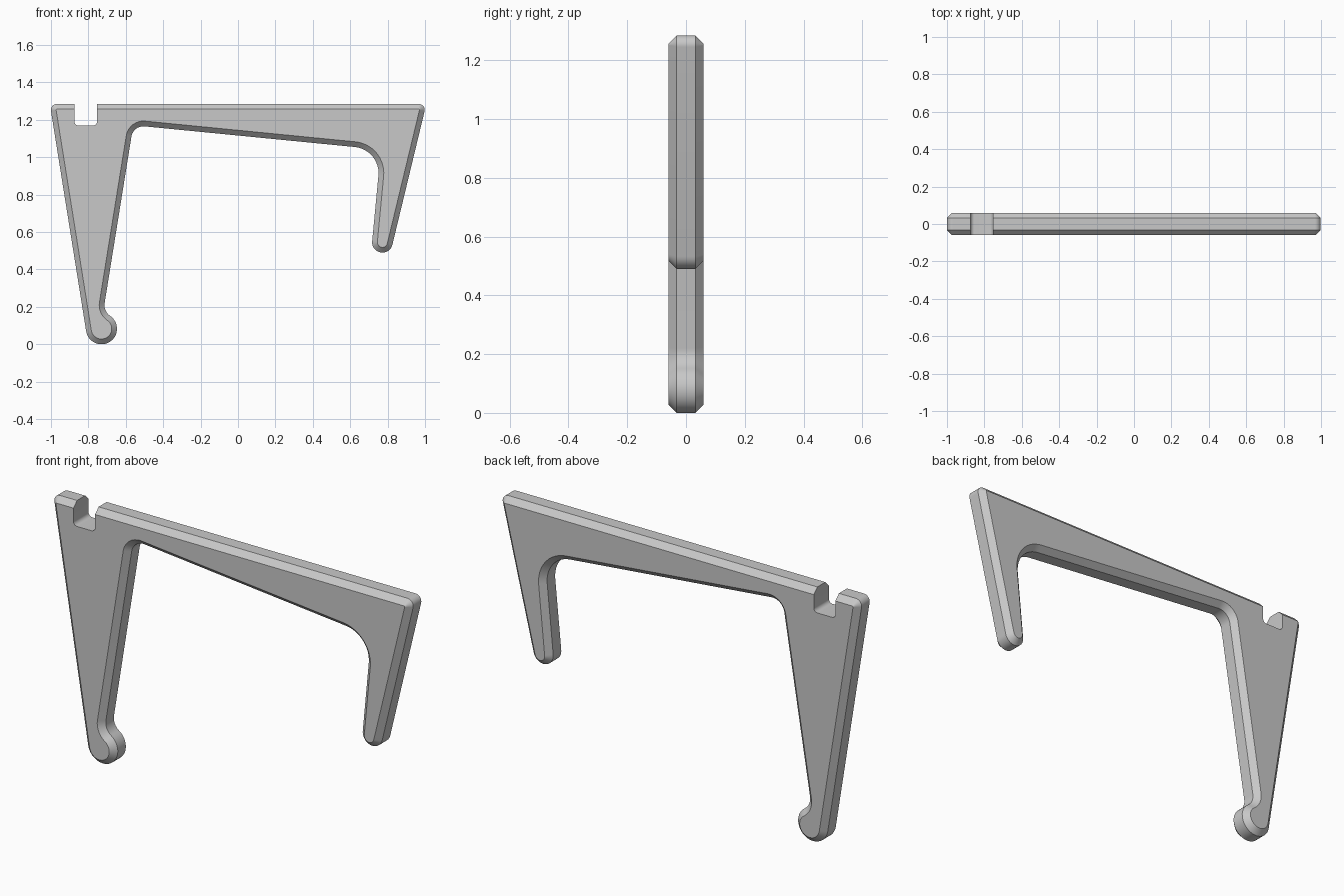
import bpy
import bmesh
from math import sin, cos, tan, radians, ceil
from mathutils import Vector

if "Cube" in bpy.data.objects:
    bpy.data.objects.remove(bpy.data.objects["Cube"])

HALF_DEPTH, CHAMFER = 0.06, 0.028
GREY = (0.58, 0.58, 0.58, 1)


def arc(cx, cz, r, start, end):
    n = ceil(abs(end - start) / 9)
    angles = [radians(start + (end - start) * i / n) for i in range(n + 1)]
    return [Vector((cx + r * cos(a), cz + r * sin(a))) for a in angles]


def fillet(before, corner, after, r, n=10):
    """Round a corner with an arc tangent to both of its edges."""
    corner = Vector(corner)
    u = (Vector(before) - corner).normalized()
    v = (Vector(after) - corner).normalized()
    half = u.angle(v) / 2
    centre = corner + (u + v).normalized() * (r / sin(half))
    p = corner + u * (r / tan(half)) - centre
    q = corner + v * (r / tan(half)) - centre
    return [centre + p.lerp(q, i / n).normalized() * r for i in range(n + 1)]


def offset_inward(points, d):
    """Shift a counter-clockwise outline into the material."""
    result = []
    for i, p in enumerate(points):
        a = (p - points[i - 1]).normalized()
        b = (points[(i + 1) % len(points)] - p).normalized()
        na, nb = Vector((-a.y, a.x)), Vector((-b.y, b.x))
        result.append(p + (na + nb) * (d / (1 + na.dot(nb))))
    return result


def loft(name, rings, material):
    """Join outlines given as (points, y) into a closed solid."""
    bm = bmesh.new()
    loops = [[bm.verts.new((p.x, y, p.y)) for p in pts] for pts, y in rings]
    for lo, hi in zip(loops, loops[1:]):
        for i in range(len(lo)):
            bm.faces.new((lo[i - 1], lo[i], hi[i], hi[i - 1]))
    bm.faces.new(loops[0])
    bm.faces.new(loops[-1][::-1])
    bmesh.ops.recalc_face_normals(bm, faces=bm.faces)
    mesh = bpy.data.meshes.new(name)
    bm.to_mesh(mesh)
    bm.free()
    mesh.materials.append(material)
    obj = bpy.data.objects.new(name, mesh)
    bpy.context.collection.objects.link(obj)
    return obj


grey = bpy.data.materials.new("grey plastic")
grey.use_nodes = True
grey.diffuse_color = GREY
grey.node_tree.nodes["Principled BSDF"].inputs["Base Color"].default_value = GREY

# Outline: long leg with round foot, sloping arch, short leg, flat top
foot = arc(-0.73, 0.083, 0.083, 189, 416)
ankle = arc(-0.645, 0.209, 0.069, 236, 171)
tip = arc(0.772, 0.545, 0.055, 174, 347)
arch_a, arch_b = (-0.56, 1.171), (0.764, 1.041)
top_a, top_b = (-1.006, 1.285), (1.007, 1.285)
outline = (foot[:-1] + ankle
           + fillet(ankle[-1], arch_a, arch_b, 0.065)
           + fillet(arch_a, arch_b, tip[0], 0.14)
           + tip
           + fillet(tip[-1], top_b, top_a, 0.032)
           + fillet(top_b, top_a, foot[0], 0.032))

# Chamfered bracket body
face = offset_inward(outline, CHAMFER)
edge_y = HALF_DEPTH - CHAMFER
bracket = loft("bracket", [(face, -HALF_DEPTH), (outline, -edge_y),
                           (outline, edge_y), (face, HALF_DEPTH)], grey)

# Square notch with softened bottom corners, cut through the top
left, right, floor, above = -0.874, -0.754, 1.17, 1.4
notch = ([Vector((right, above)), Vector((left, above))]
         + fillet((left, above), (left, floor), (right, floor), 0.02, 6)
         + fillet((left, floor), (right, floor), (right, above), 0.02, 6))
cutter = loft("notch_cutter", [(notch, -0.2), (notch, 0.2)], grey)
cutter.hide_render = True
cut = bracket.modifiers.new("notch", "BOOLEAN")
cut.operation, cut.solver, cut.object = "DIFFERENCE", "EXACT", cutter

bpy.ops.object.select_all(action="DESELECT")
bracket.select_set(True)
bpy.context.view_layer.objects.active = bracket
bpy.ops.object.modifier_apply(modifier=cut.name)
bpy.data.objects.remove(cutter)
bpy.ops.object.shade_smooth_by_angle(angle=radians(30))
